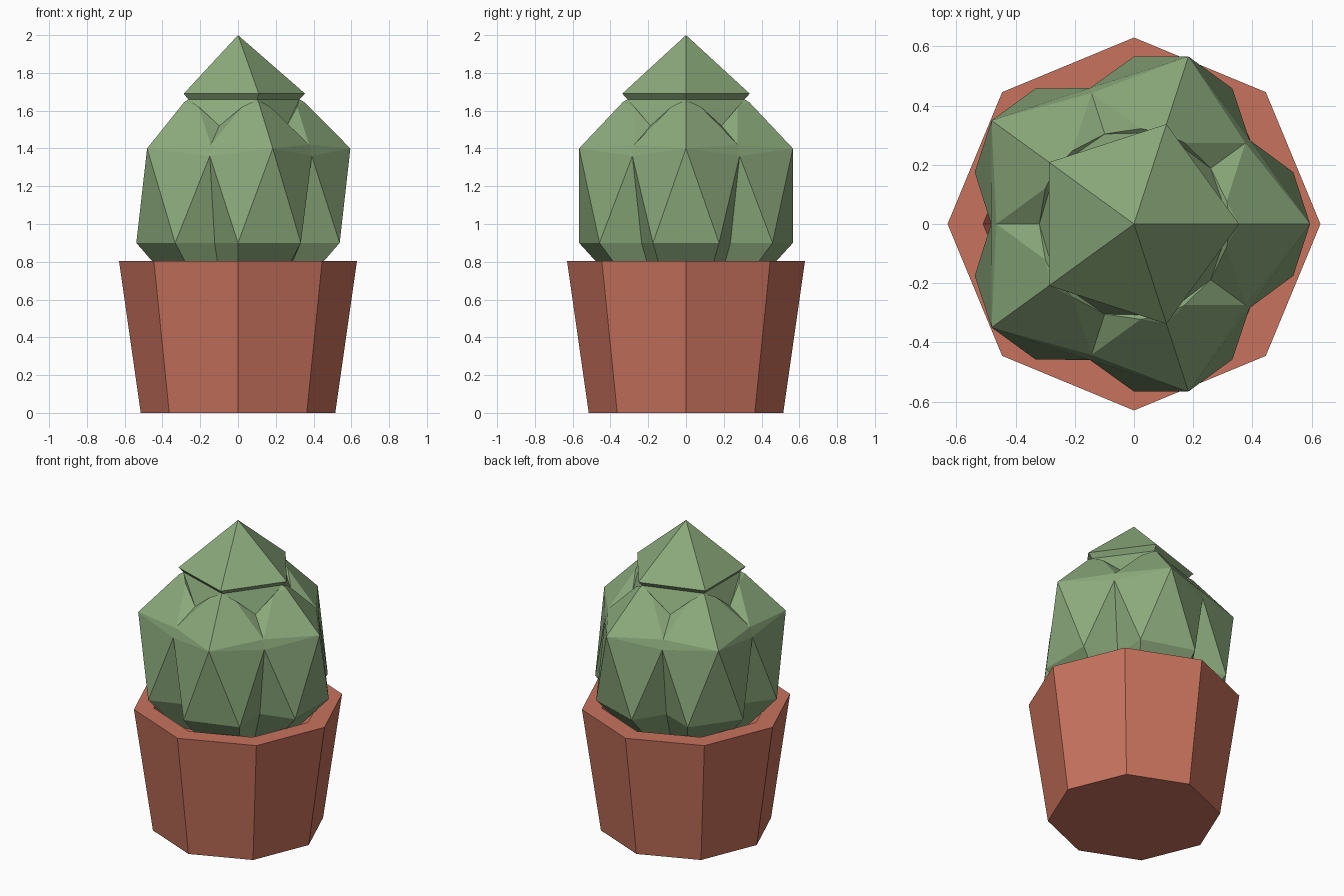
import bpy, bmesh
from math import radians, cos, sin

if "Cube" in bpy.data.objects:
    bpy.data.objects.remove(bpy.data.objects["Cube"])


def paint(name, color):
    mat = bpy.data.materials.new(name)
    mat.diffuse_color = (*color, 1)
    mat.use_nodes = True
    mat.node_tree.nodes["Principled BSDF"].inputs["Base Color"].default_value = mat.diffuse_color
    return mat


def finish(name, bm, mat):
    bmesh.ops.recalc_face_normals(bm, faces=bm.faces)
    mesh = bpy.data.meshes.new(name)
    bm.to_mesh(mesh)
    bm.free()
    mesh.materials.append(mat)
    obj = bpy.data.objects.new(name, mesh)
    bpy.context.collection.objects.link(obj)
    return obj


def point(bm, deg, r, z):
    a = radians(deg)
    return bm.verts.new((r * cos(a), r * sin(a), z))


# Pot: eight-sided profile with a shallow recess in the top
bm = bmesh.new()
profile = [(0.515, 0), (0.63, 0.805), (0.51, 0.805), (0.46, 0.7)]
rings = [[point(bm, 45 * i, r, z) for i in range(8)] for r, z in profile]
for lo, hi in zip(rings, rings[1:]):
    for i in range(8):
        j = (i + 1) % 8
        bm.faces.new((lo[i], lo[j], hi[j], hi[i]))
bm.faces.new(rings[0])
bm.faces.new(rings[-1])
finish("pot", bm, paint("terracotta", (0.58, 0.17, 0.11)))

# Cactus: five lobes around a pointed crown
bm = bmesh.new()


def ring(a, r, z):
    return [point(bm, 72 * k + a, r, z) for k in range(5)]


def following(verts):
    return verts[1:] + verts[:1]


def faces(*corners):
    for face in zip(*corners):
        bm.faces.new(face)


def both_sides(*pairs):
    """Same face on the lobe's right side and the next lobe's left side."""
    faces(*[right for right, left in pairs])
    faces(*[left for right, left in pairs])


# Points on each lobe's middle line
tip = [bm.verts.new((0, 0, 2))] * 5
crown = ring(0, 0.355, 1.69)
neck = ring(0, 0.325, 1.66)
ridge = ring(0, 0.352, 1.645)
shoulder = ring(0, 0.595, 1.4)

# Points left and right of it
side_l, side_r = ring(-14, 0.323, 1.62), ring(14, 0.323, 1.62)
hip_l, hip_r = ring(-18, 0.566, 0.9), ring(18, 0.566, 0.9)
foot_l, foot_r = ring(-18, 0.375, 0.69), ring(18, 0.375, 0.69)

# Points in the groove between a lobe and the next
dent_in = ring(36, 0.32, 1.52)
dent_out = ring(36, 0.465, 1.42)
groove_top = ring(36, 0.483, 1.36)
groove_hip = ring(36, 0.4, 0.9)
groove_foot = ring(36, 0.3, 0.69)

# Pairs: this lobe's right side, next lobe's left side
necks, ridges, shoulders = [(v, following(v)) for v in (neck, ridge, shoulder)]
sides = (side_r, following(side_l))
hips = (hip_r, following(hip_l))
feet = (foot_r, following(foot_l))
d_in, d_out, g_top, g_hip, g_foot = [
    (v, v) for v in (dent_in, dent_out, groove_top, groove_hip, groove_foot)]

# Crown and lobe fronts
faces(tip, crown, following(crown))
faces(crown, neck, following(neck), following(crown))
faces(neck, dent_in, following(neck))
faces(shoulder, hip_l, hip_r)
faces(hip_l, foot_l, foot_r, hip_r)

# Upper dents and lower grooves
both_sides(necks, sides, d_in)
both_sides(necks, ridges, sides)
both_sides(ridges, shoulders, d_out, sides)
both_sides(sides, d_out, d_in)
both_sides(shoulders, g_top, d_out)
both_sides(shoulders, hips, g_top)
both_sides(hips, g_hip, g_top)
both_sides(hips, feet, g_foot, g_hip)

# Underside
bm.faces.new([v for trio in zip(foot_l, foot_r, groove_foot) for v in trio])
finish("cactus", bm, paint("cactus_green", (0.26, 0.4, 0.2)))
